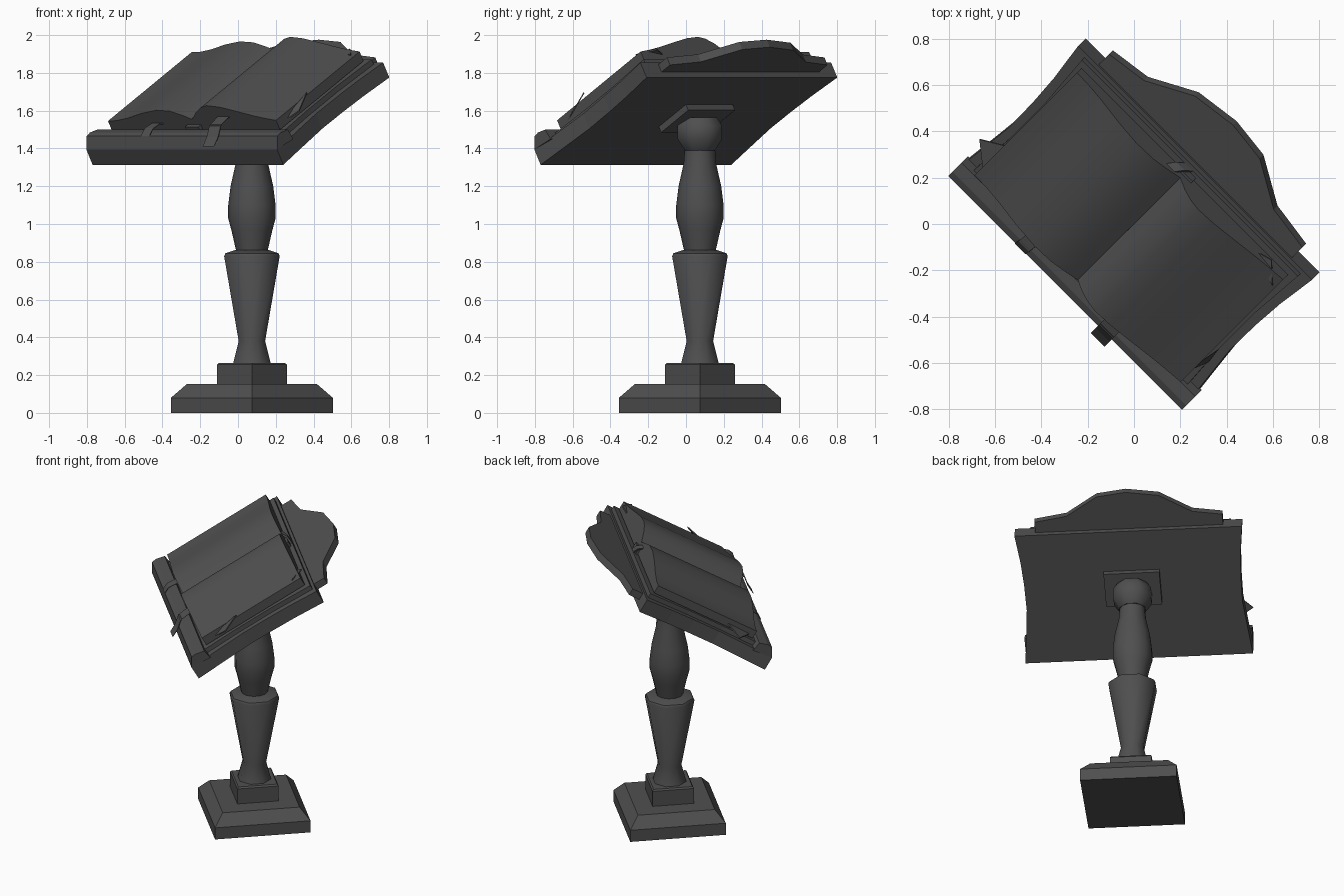
import bpy, bmesh
from math import radians, cos, sin, pi
from mathutils import Matrix, Vector

if "Cube" in bpy.data.objects:
    bpy.data.objects.remove(bpy.data.objects["Cube"])

# Frames: u runs along the desk, v up the slope, the whole stand is turned 45 degrees
TURN = Matrix.Rotation(radians(-45), 4, 'Z')
DESK = TURN @ Matrix.Translation((0, .023, 1.545)) @ Matrix.Rotation(radians(30.2), 4, 'X')
POST = TURN @ Matrix.Translation((0, .104, 0))

DARK = bpy.data.materials.new("dark_iron")
DARK.diffuse_color = (.078, .078, .078, 1)
DARK.use_nodes = True
DARK.node_tree.nodes["Principled BSDF"].inputs["Base Color"].default_value = DARK.diffuse_color


def make(name, verts, faces, mat, smooth=None):
    bm = bmesh.new()
    vs = [bm.verts.new(mat @ Vector(v)) for v in verts]
    for f in faces:
        bm.faces.new([vs[i] for i in f])
    bmesh.ops.recalc_face_normals(bm, faces=bm.faces)
    me = bpy.data.meshes.new(name)
    bm.to_mesh(me)
    bm.free()
    me.materials.append(DARK)
    ob = bpy.data.objects.new(name, me)
    bpy.context.collection.objects.link(ob)
    if smooth:
        bpy.ops.object.select_all(action='DESELECT')
        ob.select_set(True)
        bpy.context.view_layer.objects.active = ob
        bpy.ops.object.shade_smooth_by_angle(angle=radians(smooth))
    return ob


def loft(name, rings, mat, smooth=None):
    """Skin closed rings of equal size and cap both ends."""
    n = len(rings[0])
    verts = [p for r in rings for p in r]
    faces = [list(range(n)), [len(verts) - n + i for i in range(n)]]
    for k in range(len(rings) - 1):
        for i in range(n):
            j = (i + 1) % n
            faces.append([k * n + i, k * n + j, k * n + n + j, k * n + n + i])
    return make(name, verts, faces, mat, smooth)


def turned(name, profile, sides, smooth=None):
    """Stack of regular polygons from (flat radius, height) pairs."""
    rings = []
    for r, z in profile:
        c = r / cos(pi / sides)
        rings.append([(c * cos((i + .5) * 2 * pi / sides), c * sin((i + .5) * 2 * pi / sides), z)
                      for i in range(sides)])
    return loft(name, rings, POST, smooth)


def slab(name, outline, n0, n1, mat=DESK):
    return loft(name, [[(u, s, n) for u, s in outline] for n in (n0, n1)], mat)


def along_u(name, profile, u0, u1, mat):
    return loft(name, [[(u, a, b) for a, b in profile] for u in (u0, u1)], mat)


def ribbon(name, path, u0, u1, shift, t=.008):
    """Thin band following a path of (v, z) points."""
    rings = [[(u0 + shift * k, v, z), (u1 + shift * k, v, z),
              (u1 + shift * k, v + t, z + t), (u0 + shift * k, v + t, z + t)]
             for k, (v, z) in enumerate(path)]
    return loft(name, rings, TURN)


# Stepped square foot
turned("foot_plinth", [(.303, 0), (.303, .08), (.244, .152)], 4)
turned("foot_block", [(.131, .15), (.131, .255), (.123, .265)], 4)

# Eight-sided post, turned vase and cup
turned("post_lower", [(.1, .26), (.07, .38), (.147, .83), (.14, .845), (.09, .862)], 8, 46)
turned("post_vase", [(.08, .855), (.103, .96), (.121, 1.03), (.121, 1.1), (.109, 1.2),
                     (.083, 1.32), (.077, 1.41)], 12, 46)
turned("post_cup", [(.08, 1.39), (.118, 1.45), (.118, 1.52), (.09, 1.565)], 8, 46)
slab("mount_plate", [(-.175, -.06), (.175, -.06), (.175, .175), (-.175, .175)], -.035, .005)

# Reading board with pinched sides
side = [(.714, -.46), (.695, -.27), (.677, -.08), (.68, .1), (.69, .26), (.714, .458)]
slab("board", side + [(-u, s) for u, s in reversed(side)], 0, .092)

# Book stop with a bevelled top along the low edge
along_u("book_stop", [(-.42, 1.395), (-.42, 1.465), (-.395, 1.484), (-.34, 1.5), (-.30, 1.45)],
        -.714, .714, TURN)

# Curved crest behind the board
crest = [(-.594, .42), (-.594, .532), (-.407, .562), (-.205, .687), (0, .719),
         (.184, .695), (.382, .565), (.585, .532), (.585, .42)]
slab("crest", crest, .034, .08)

# Open book: cover and two page blocks
cover = [(.655, -.365), (.64, -.1), (.64, .15), (.66, .44)]
slab("book_cover", cover + [(-u, s) for u, s in reversed(cover)], .085, .122)
slab("book_spine", [(-.05, -.335), (.05, -.335), (.05, .425), (-.05, .425)], .12, .16)


def pages(name, top):
    rings = []
    for u, n in top:
        rings.append([(u, -.312, .128), (u, .412, .128), (u, .412, n), (u, -.312, n)])
    return loft(name, rings, DESK, 40)


pages("pages_left", [(-.635, .182), (-.57, .184), (-.48, .199), (-.36, .229), (-.24, .248),
                     (-.14, .242), (-.06, .216), (0, .192)])
pages("pages_right", [(0, .192), (.05, .236), (.1, .264), (.15, .276), (.24, .267),
                      (.36, .240), (.48, .211), (.56, .196), (.625, .186)])

# Loose curled sheets at the page edges
for i, tri in enumerate([[(.44, .4, .16), (.53, .44, .18), (.61, .36, .192)],
                         [(-.73, -.2, .12), (-.61, -.1, .15), (-.63, -.28, .14)],
                         [(.61, -.28, .14), (.65, -.16, .15), (.64, -.05, .2)]]):
    loft("loose_sheet_%d" % (i + 1), [tri, [(u, s, n + .008) for u, s, n in tri]], DESK)

# Bookmark ribbons hanging over the stop
ribbon("ribbon_long", [(-.31, 1.57), (-.36, 1.56), (-.415, 1.52), (-.435, 1.46), (-.465, 1.41)],
       .2, .285, 0)
ribbon("ribbon_short", [(-.32, 1.53), (-.36, 1.525), (-.405, 1.5), (-.424, 1.465)],
       -.29, -.225, -.005)
ribbon("ribbon_top", [(.27, 1.91), (.31, 1.895), (.335, 1.86)], -.09, -.04, .03)
